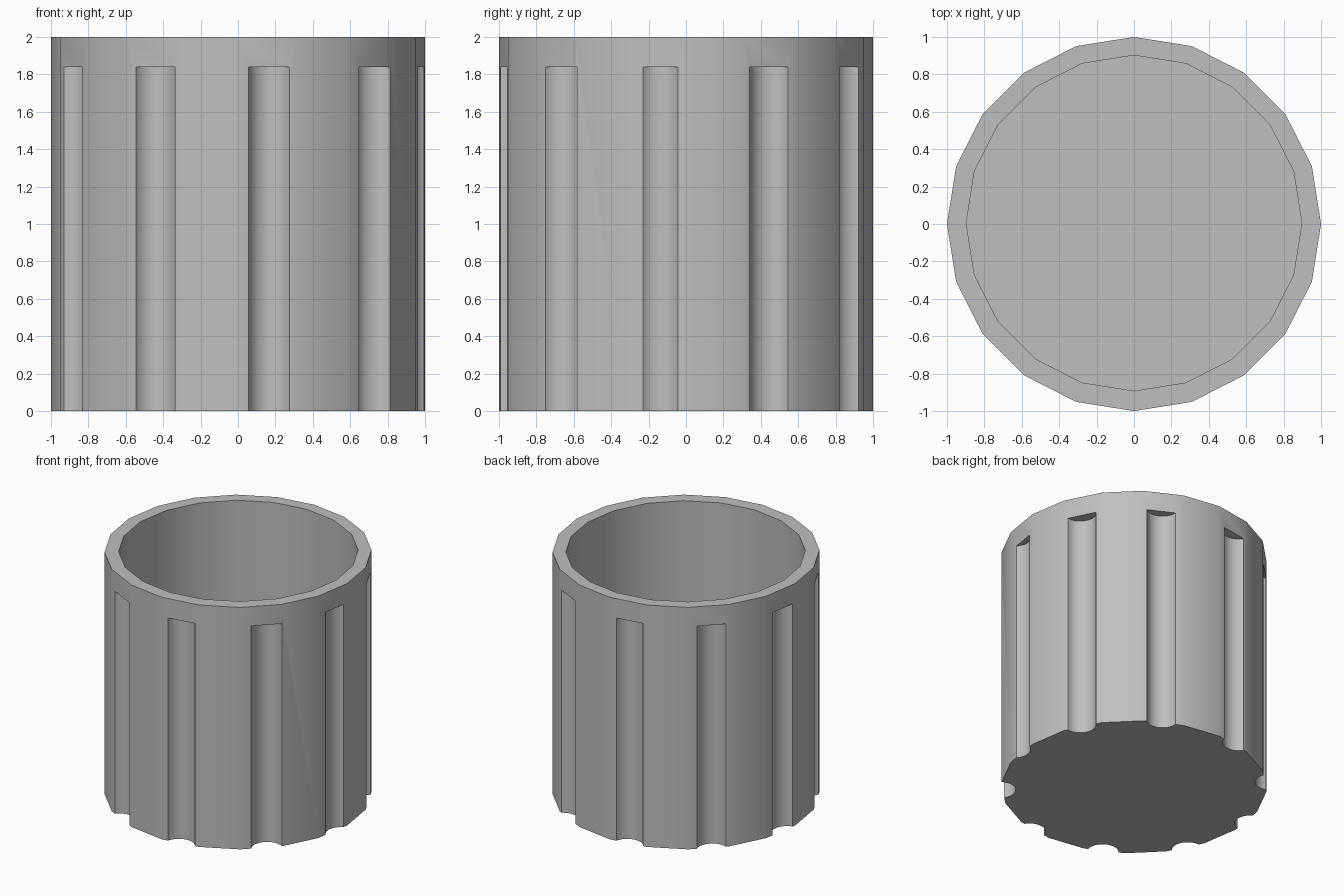
import bpy
from math import radians, sin, cos, sqrt

cube = bpy.data.objects.get("Cube")
if cube:
    bpy.data.objects.remove(cube, do_unlink=True)

WALL_RADIUS = 0.987      # outer wall, measured mid-facet
GROOVE_RADIUS = 0.12
GROOVE_TOP = 1.84
FLOOR = 0.12

grey = bpy.data.materials.new("plain_grey")
grey.use_nodes = True
colour = (0.52, 0.52, 0.52, 1)
grey.diffuse_color = colour
grey.node_tree.nodes["Principled BSDF"].inputs["Base Color"].default_value = colour


def cylinder(name, sides, radius, bottom, top, x=0, y=0):
    bpy.ops.mesh.primitive_cylinder_add(
        vertices=sides, radius=radius, depth=top - bottom,
        location=(x, y, (bottom + top) / 2))
    obj = bpy.context.object
    obj.name = name
    obj.data.materials.append(grey)
    return obj


def cut(body, cutter):
    mod = body.modifiers.new(cutter.name, "BOOLEAN")
    mod.operation = "DIFFERENCE"
    mod.solver = "EXACT"
    mod.object = cutter
    bpy.context.view_layer.objects.active = body
    bpy.ops.object.modifier_apply(modifier=mod.name)
    bpy.data.objects.remove(cutter, do_unlink=True)


# Twenty-sided cup with a hollow inside
cup = cylinder("cup", 20, 1, 0, 2)
cut(cup, cylinder("hollow", 20, 0.897, FLOOR, 2.2, y=0.005))

# Rounded grooves up the wall: angle from the front, width
grooves = [(9.6, 0.222), (47.5, 0.235), (82, 0.19), (116.6, 0.23), (152, 0.22),
           (189.7, 0.222), (226, 0.22), (262, 0.22), (297, 0.22), (333.5, 0.235)]
for angle, width in grooves:
    a = radians(angle)
    r = WALL_RADIUS + sqrt(GROOVE_RADIUS ** 2 - (width / 2) ** 2)
    cut(cup, cylinder("groove", 32, GROOVE_RADIUS, -0.2, GROOVE_TOP,
                      r * sin(a), -r * cos(a)))

# Soft shading around the wall, crisp rims and groove edges
bpy.ops.object.select_all(action="DESELECT")
cup.select_set(True)
bpy.context.view_layer.objects.active = cup
bpy.ops.object.shade_smooth_by_angle(angle=radians(30))
